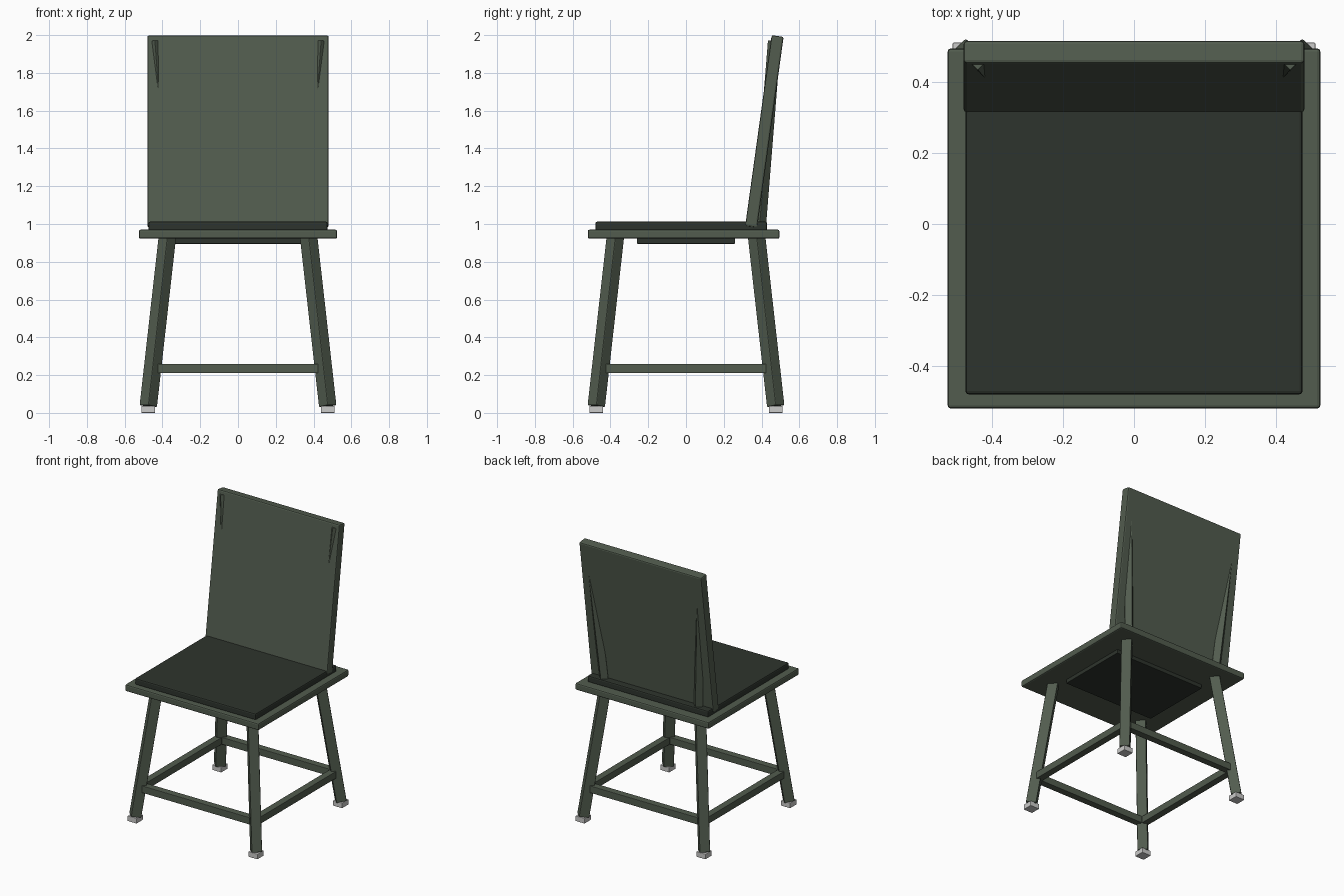
import bpy, bmesh, math
from mathutils import Vector, Matrix

if "Cube" in bpy.data.objects:
    bpy.data.objects.remove(bpy.data.objects["Cube"])


def material(name, rgb):
    m = bpy.data.materials.new(name)
    m.diffuse_color = (*rgb, 1.0)
    m.use_nodes = True
    m.node_tree.nodes["Principled BSDF"].inputs["Base Color"].default_value = m.diffuse_color
    return m


GREEN = material("grey_green_paint", (0.084, 0.107, 0.077))
DARK = material("dark_green_cushion", (0.027, 0.034, 0.026))
PALE = material("pale_grey_glide", (0.60, 0.60, 0.59))


def make_box(name, size, matrix, mat, bevel=0.0):
    """Box of a given size placed by a matrix, with small bevelled edges."""
    bm = bmesh.new()
    bmesh.ops.create_cube(bm, size=1.0)
    bmesh.ops.scale(bm, vec=size, verts=bm.verts)
    if bevel:
        bmesh.ops.bevel(bm, geom=bm.edges[:], offset=bevel, segments=2,
                        profile=0.5, affect='EDGES')
    bm.transform(matrix)
    me = bpy.data.meshes.new(name)
    bm.to_mesh(me)
    bm.free()
    me.materials.append(mat)
    ob = bpy.data.objects.new(name, me)
    bpy.context.collection.objects.link(ob)
    return ob


def block(name, lo, hi, mat, bevel=0.0):
    """Axis-aligned box between two corners."""
    lo, hi = Vector(lo), Vector(hi)
    return make_box(name, hi - lo, Matrix.Translation((lo + hi) / 2), mat, bevel)


def beam(name, start, end, side, width, depth, mat, bevel):
    """Box running from start to end; side is the horizontal width direction."""
    start, end = Vector(start), Vector(end)
    d = end - start
    w = d.normalized()
    v = w.cross(Vector(side)).normalized()
    u = v.cross(w)
    rot = Matrix((u, v, w)).transposed().to_4x4()
    return make_box(name, (width, depth, d.length),
                    Matrix.Translation((start + end) / 2) @ rot, mat, bevel)


# Seat, cushion and panel underneath
block("seat", (-0.525, -0.52, 0.922), (0.525, 0.495, 0.97), GREEN, 0.009)
block("cushion", (-0.475, -0.48, 0.965), (0.475, 0.43, 1.012), DARK, 0.009)
block("under_panel", (-0.36, -0.26, 0.895), (0.36, 0.26, 0.93), DARK, 0.003)

# Leaning backrest board
beam("backrest", (0, 0.345, 0.985), (0, 0.485, 1.995), (1, 0, 0),
     0.96, 0.064, GREEN, 0.009)

# Splayed legs turned to the corners, with glides under them
for sy, row in ((-1, "front"), (1, "back")):
    for sx, hand in ((-1, "left"), (1, "right")):
        beam(f"{row}_{hand}_leg", (sx * 0.475, sy * 0.475, 0.036),
             (sx * 0.373, sy * 0.373, 0.94), (sx, -sy, 0), 0.068, 0.068, GREEN, 0.005)
        block(f"{row}_{hand}_glide", (sx * 0.475 - 0.036, sy * 0.475 - 0.036, 0),
              (sx * 0.475 + 0.036, sy * 0.475 + 0.036, 0.037), PALE, 0.003)

# Stretchers, and posts behind the backrest
for s, row, hand in ((-1, "front", "left"), (1, "back", "right")):
    block(f"{row}_stretcher", (-0.425, s * 0.45 - 0.025, 0.21),
          (0.425, s * 0.45 + 0.025, 0.26), GREEN, 0.003)
    block(f"{hand}_stretcher", (s * 0.45 - 0.025, -0.425, 0.21),
          (s * 0.45 + 0.025, 0.425, 0.26), GREEN, 0.003)
    beam(f"{hand}_back_post", (s * 0.368, 0.387, 0.96), (s * 0.44, 0.468, 1.97),
         (s, -1, 0), 0.05, 0.05, GREEN, 0.003)
